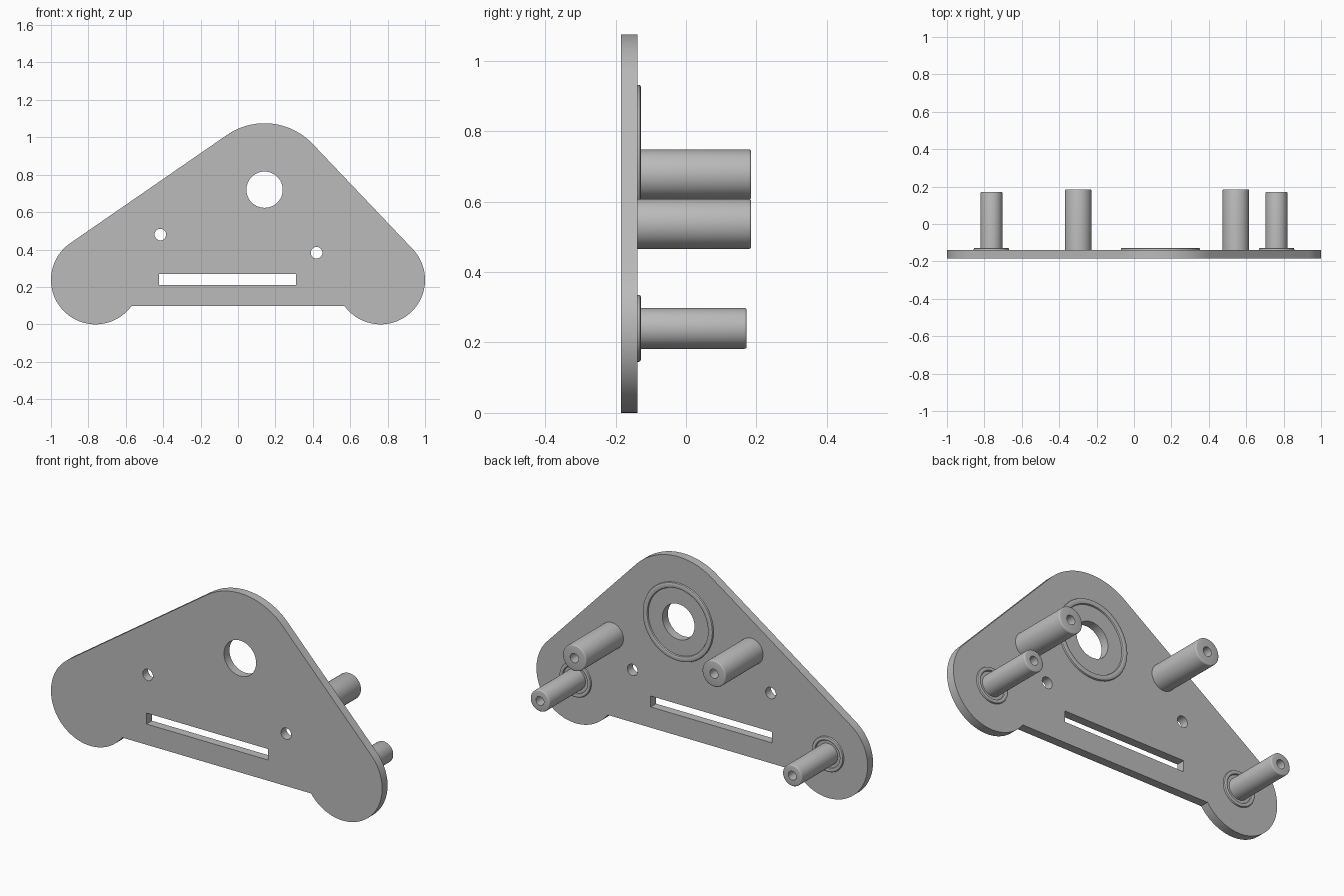
import bpy, bmesh
from math import sin, cos, pi, atan2, acos, asin, hypot, tau
from mathutils import Matrix, Vector

old = bpy.data.objects.get("Cube")
if old:
    bpy.data.objects.remove(old, do_unlink=True)

grey = bpy.data.materials.new("plain grey")
grey.use_nodes = True
grey.diffuse_color = (0.5, 0.5, 0.5, 1)
grey.node_tree.nodes["Principled BSDF"].inputs["Base Color"].default_value = (0.5, 0.5, 0.5, 1)

FRONT, BACK = -0.185, -0.138
FOOT_X, FOOT_Z, FOOT_R = 0.762, 0.238, 0.238
HUB_X, HUB_Z, HUB_R = 0.142, 0.72, 0.355
BOTTOM = 0.097


def finish(name, bm):
    """Turn a bmesh into a clean, smooth-shaded object."""
    bmesh.ops.remove_doubles(bm, verts=bm.verts, dist=0.0002)
    bmesh.ops.recalc_face_normals(bm, faces=bm.faces)
    mesh = bpy.data.meshes.new(name)
    bm.to_mesh(mesh)
    bm.free()
    mesh.materials.clear()
    mesh.materials.append(grey)
    obj = bpy.data.objects.new(name, mesh)
    bpy.context.collection.objects.link(obj)
    bpy.ops.object.select_all(action="DESELECT")
    obj.select_set(True)
    bpy.context.view_layer.objects.active = obj
    bpy.ops.object.shade_smooth_by_angle(angle=0.6)
    return obj


def arc(x, z, r, start, end, steps):
    return [(x + r * cos(start + (end - start) * i / steps),
             z + r * sin(start + (end - start) * i / steps)) for i in range(steps + 1)]


def circle(x, z, r, steps=48):
    return arc(x, z, r, 0, tau, steps)[:-1]


def tangent_angle(foot_x, side):
    """Direction of the normal of the line touching a foot and the hub."""
    dx, dz = HUB_X - foot_x, HUB_Z - FOOT_Z
    return atan2(dz, dx) + side * acos((FOOT_R - HUB_R) / hypot(dx, dz))


# Plate outline: two round feet joined to the round hub by tangent lines
left_n = tangent_angle(FOOT_X, -1) % tau
right_n = tangent_angle(-FOOT_X, 1) % tau
notch = asin((FOOT_Z - BOTTOM) / FOOT_R)
outline = (arc(FOOT_X, FOOT_Z, FOOT_R, notch - pi, left_n, 56)
           + arc(HUB_X, HUB_Z, HUB_R, left_n, right_n, 40)
           + arc(-FOOT_X, FOOT_Z, FOOT_R, right_n, tau - notch, 56))
slot = [(-0.423, 0.21), (0.31, 0.21), (0.31, 0.27), (-0.423, 0.27)]
loops = [outline, slot, circle(HUB_X, HUB_Z, 0.097),
         circle(-0.415, 0.48, 0.031, 32), circle(0.42, 0.383, 0.031, 32)]

# Filled curve: inner loops become through holes
curve = bpy.data.curves.new("plate_curve", "CURVE")
curve.dimensions = "2D"
curve.fill_mode = "BOTH"
curve.extrude = (BACK - FRONT) / 2
for loop in loops:
    spline = curve.splines.new("POLY")
    spline.points.add(len(loop) - 1)
    for point, (x, z) in zip(spline.points, loop):
        point.co = (x, z, 0, 1)
    spline.use_cyclic_u = True
helper = bpy.data.objects.new("plate_curve", curve)
bpy.context.collection.objects.link(helper)
bpy.context.view_layer.update()
flat = bpy.data.meshes.new_from_object(helper.evaluated_get(bpy.context.evaluated_depsgraph_get()))
bm = bmesh.new()
bm.from_mesh(flat)
bpy.data.objects.remove(helper)
bpy.data.meshes.remove(flat)
bm.transform(Matrix.Translation((0, (FRONT + BACK) / 2, 0)) @ Matrix.Rotation(pi / 2, 4, "X"))
finish("side_plate", bm)


def lathe(name, x, z, profile, closed=False):
    """Spin (radius, y) points around a front-to-back axis."""
    bm = bmesh.new()
    verts = [bm.verts.new((x + r, y, z)) for r, y in profile]
    pairs = list(zip(verts, verts[1:]))
    if closed:
        pairs.append((verts[-1], verts[0]))
    edges = [bm.edges.new(p) for p in pairs]
    bmesh.ops.spin(bm, geom=verts + edges, cent=Vector((x, 0, z)), axis=(0, 1, 0),
                   angle=tau, steps=48, use_duplicate=False)
    return finish(name, bm)


def post(name, x, z, r, tip, bore):
    """Standoff with a softened tip and a blind bore."""
    c = 0.006
    rim = [(r - c + c * cos(a * pi / 6), tip - c + c * sin(a * pi / 6)) for a in range(4)]
    lathe(name, x, z, [(r, BACK - 0.005)] + rim
          + [(bore, tip), (bore, tip - 0.22), (0, tip - 0.22)])


def raised_ring(name, x, z, inner, outer):
    """Low ring with softened edges on the back of the plate."""
    top, c = BACK + 0.01, 0.006
    lathe(name, x, z, [(outer, BACK - 0.003), (outer, top - c), (outer - c / 3, top - c / 3),
                       (outer - c, top), (inner + c, top), (inner + c / 3, top - c / 3),
                       (inner, top - c), (inner, BACK - 0.003)], closed=True)


# Upper standoffs
post("upper_post_left", 0.545, 0.537, 0.071, 0.185, 0.025)
post("upper_post_right", -0.298, 0.677, 0.071, 0.185, 0.025)

# Foot standoffs with their rings
for side, sx in (("left", 1), ("right", -1)):
    post("foot_post_" + side, sx * FOOT_X, FOOT_Z + 0.002, 0.058, 0.172, 0.024)
    raised_ring("foot_ring_" + side, sx * FOOT_X, FOOT_Z + 0.002, 0.074, 0.095)

# Ring around the hub hole
raised_ring("hub_ring", HUB_X, HUB_Z, 0.182, 0.212)
